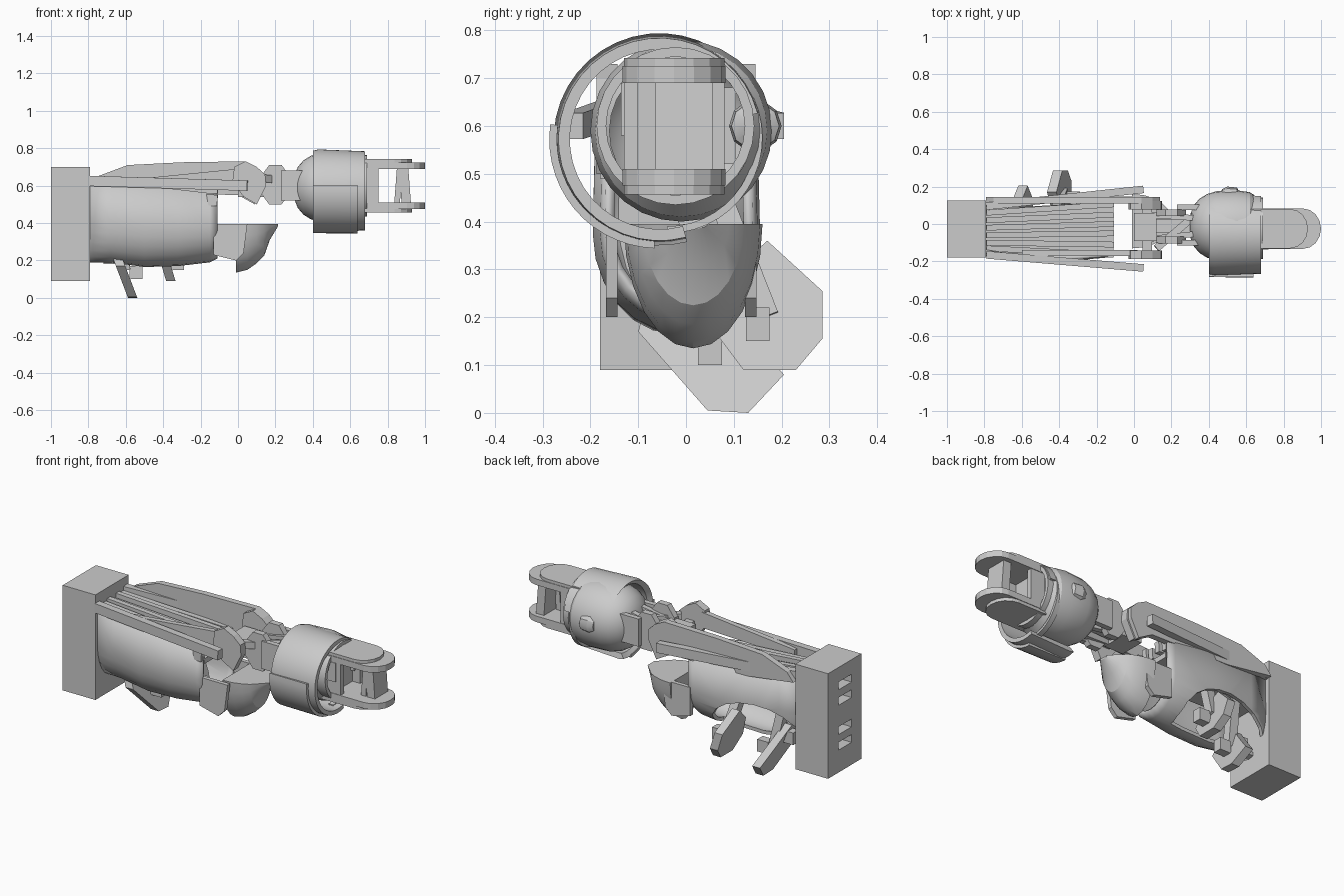
import bpy, bmesh
from math import sin, cos, pi, radians
from mathutils import Vector

if "Cube" in bpy.data.objects:
    bpy.data.objects.remove(bpy.data.objects["Cube"])


def make(name, verts, faces, smooth=False):
    me = bpy.data.meshes.new(name)
    me.from_pydata(verts, [], faces)
    bm = bmesh.new()
    bm.from_mesh(me)
    bmesh.ops.recalc_face_normals(bm, faces=bm.faces)
    bm.to_mesh(me)
    bm.free()
    ob = bpy.data.objects.new(name, me)
    bpy.context.collection.objects.link(ob)
    if smooth:
        for o in bpy.context.selected_objects:
            o.select_set(False)
        ob.select_set(True)
        bpy.context.view_layer.objects.active = ob
        bpy.ops.object.shade_smooth_by_angle(angle=radians(25))
    return ob


def loft(name, rings, closed=True, caps=True, smooth=False):
    n = len(rings[0])
    faces = []
    for r in range(len(rings) - 1):
        for i in range(n if closed else n - 1):
            j = (i + 1) % n
            faces.append((r*n + i, r*n + j, r*n + n + j, r*n + n + i))
    if caps:
        faces += [tuple(range(n)), tuple(range((len(rings)-1)*n, len(rings)*n))]
    return make(name, [v for r in rings for v in r], faces, smooth)


def box(name, x0, x1, y0, y1, z0, z1):
    return loft(name, [[(x, y0, z0), (x, y1, z0), (x, y1, z1), (x, y0, z1)] for x in (x0, x1)])


# rod running between two points, w wide and h deep at each end
def beam(name, p, q, w, h):
    p, q = Vector(p), Vector(q)
    d = (q - p).normalized()
    side = d.cross(Vector((0, 0, 1)) if abs(d.z) < .9 else Vector((1, 0, 0))).normalized()
    up = side.cross(d)
    return loft(name, [[c + side*a*w/2 + up*b*h/2 for a, b in ((-1, -1), (1, -1), (1, 1), (-1, 1))]
                       for c in (p, q)])


# flat plate: outline in xz or xy, extruded along the other axis
def plate(name, pts, axis, a, b):
    f = (lambda u, v, t: (u, t, v)) if axis == 'y' else (lambda u, v, t: (u, v, t))
    return loft(name, [[f(u, v, t) for u, v in pts] for t in (a, b)])


# profile of (x, radius) swept round an axis parallel to x, optionally only an arc
def sweep(name, prof, y, z, n=28, a0=0, a1=360, thick=0, closed_profile=False):
    full = a1 - a0 >= 360
    rings = []
    for i in range(n if full else n + 1):
        a = radians(a0 + (a1 - a0)*i/n)
        rings.append([(x, y + r*cos(a), z + r*sin(a)) for x, r in prof])
    if full:
        rings.append(rings[0])
    ob = loft(name, rings, closed_profile, closed_profile and not full, True)
    if full:
        bm = bmesh.new()
        bm.from_mesh(ob.data)
        bmesh.ops.remove_doubles(bm, verts=bm.verts, dist=1e-5)
        bmesh.ops.recalc_face_normals(bm, faces=bm.faces)
        bm.to_mesh(ob.data)
        bm.free()
    return ob


def cut(ob, cutters):
    for c in cutters:
        m = ob.modifiers.new("cut", 'BOOLEAN')
        m.operation, m.solver, m.object = 'DIFFERENCE', 'EXACT', c
        c.hide_render = True
        c.hide_viewport = True


# mounting block with slots in its back
block = box("mounting_block", -1, -.79, -.18, .125, .09, .70)
cut(block, [box("slot_cutter", -1.05, -.93, -.09, .03, z, z + .045) for z in (.22, .31, .48, .57)])

# lower hull: U-shaped sections along x, arched opening on the rear side
hull_rings = []
for x, yc, w, zt, zb in ((-.8, -.03, .13, .62, .19), (-.68, -.03, .15, .62, .19), (-.5, -.025, .17, .60, .165),
                         (-.32, -.02, .175, .58, .17), (-.15, -.015, .165, .56, .19), (-.11, -.015, .155, .56, .21)):
    zm = zb + (zt - zb)*.5
    ring = [(x, yc - w*.97, zt)]
    ring += [(x, yc - w*cos(pi*i/12), zm - (zm - zb)*sin(pi*i/12)) for i in range(13)]
    hull_rings.append(ring + [(x, yc + w*.97, zt)])
hull = loft("lower_hull", hull_rings, closed=False, caps=False, smooth=True)
m = hull.modifiers.new("thickness", 'SOLIDIFY')
m.thickness = .02
arch = [[(-.53 + .29*cos(2*pi*i/20), y, .2 + .2*sin(2*pi*i/20)) for i in range(20)] for y in (.0, .4)]
cut(hull, [loft("arch_cutter", arch)])
plate("hull_floor", [(-.79, -.14), (-.11, -.15), (-.11, .12), (-.79, .08)], 'z', .47, .50)

# prow bulb below the neck, with side walls back to the hull
bulb = []
for x, w, zb in ((-.01, .145, .135), (.05, .14, .15), (.10, .125, .185), (.14, .105, .225), (.17, .075, .31), (.215, .03, .385)):
    bulb.append([(x, .015 - w*cos(pi*i/12), .395 - (.395 - zb)*sin(pi*i/12)) for i in range(13)])
loft("prow_bulb", bulb, smooth=True)
for y in (-.155, .135):
    plate("prow_side_wall", [(-.13, .23), (-.01, .2), (.03, .24), (.05, .395), (-.13, .395)], 'y', y - .012, y + .012)

# long rods fanning out over the hull
beam("outer_rod_front", (-.79, -.165, .625), (.05, -.235, .60), .04, .055)
beam("outer_rod_rear", (-.79, .095, .625), (.05, .185, .60), .04, .055)
for ya, yb, z in ((.06, .105, .59), (.02, .05, .60), (-.02, .0, .58), (-.06, -.05, .60), (-.10, -.11, .59), (-.13, -.165, .56)):
    beam("inner_rod", (-.79, ya, z + .01), (-.11, yb, z - .04), .03, .06)

# side plates of the upper body
plate("rear_side_plate", [(-.79, .60), (-.75, .65), (-.59, .71), (-.3, .725), (.04, .73), (.10, .70), (.14, .66),
                          (.14, .60), (.09, .50), (0, .55), (-.5, .56)], 'y', .11, .145)
for y in (-.165, .10):
    plate("shoulder_plate", [(-.03, .62), (-.02, .70), (.04, .73), (.10, .70), (.145, .66), (.15, .60), (.10, .50), (.03, .54)],
          'y', y - .022, y + .022)
plate("front_slanted_cover", [(-.6, .63), (-.3, .66), (.0, .69), (.02, .60), (-.6, .58)], 'y', -.17, -.14)

# neck joint
box("neck_base", .0, .12, -.09, .06, .54, .64)
beam("neck_cross_shaft", (.07, -.18, .60), (.07, .14, .60), .05, .05)
octagon = [(.2 + .085*cos(pi*i/4 + pi/8), .605 + .115*sin(pi*i/4 + pi/8)) for i in range(8)]
for y in (-.085, .06):
    plate("neck_cheek", octagon, 'y', y - .018, y + .018)
for y in (-.05, .03):
    beam("neck_link_upper", (.08, y * 1.6, .60), (.36, y, .66), .03, .05)
    beam("neck_link_lower", (.08, y * 1.6, .57), (.36, y, .54), .03, .05)
beam("neck_diagonal", (.12, -.13, .64), (.33, .05, .62), .04, .04)
beam("neck_core", (.1, -.01, .59), (.36, -.01, .60), .07, .07)
for y in (-.1, .09):
    box("neck_lug", .23, .36, y - .015, y + .015, .52, .68)

# head dome behind the cuff
sweep("head_dome", [(.295, .0), (.30, .06), (.32, .11), (.35, .145), (.39, .17), (.44, .185), (.55, .19), (.62, .18),
                    (.66, .15)], -.01, .59, 28)
sweep("side_knob", [(.46, .001), (.47, .04), (.50, .055), (.55, .05), (.58, .001)], .145, .6, 10)

# cuff: thick curved shell open at the lower rear
sweep("cuff_shell", [(.40, .215), (.43, .222), (.68, .212), (.68, .188), (.42, .19)], -.055, .572, 30, 15, 285, closed_profile=True)
sweep("cuff_lower_panel", [(.40, .226), (.64, .228), (.64, .212), (.40, .21)], -.058, .572, 14, 172, 268, closed_profile=True)
sweep("cuff_hoop", [(.61, .20), (.64, .20), (.64, .185), (.61, .185)], -.04, .575, 14, 270, 385, closed_profile=True)

# inner socket tube and sloping rim
sweep("socket_tube", [(.50, .165), (.69, .165), (.69, .145), (.50, .145)], -.022, .60, 28, closed_profile=True)
for y in (-.118, .052):
    box("socket_post", .60, .72, y - .018, y + .018, .58, .69)

# gripper: pairs of rounded jaw plates joined by an upright
def jaw(x0, x1, hw):
    r = hw*.9
    return [(x0, -.025 - hw)] + [(x1 - r + r*cos(a), -.025 + hw*sin(a)) for a in
                                 [-pi/2 + pi*i/8 for i in range(9)]] + [(x0, -.025 + hw)]


for z0, z1, x1, hw in ((.725, .742, .93, .105), (.69, .725, 1.0, .108), (.475, .51, 1.0, .108), (.457, .475, .93, .105)):
    plate("jaw_plate", jaw(.62, x1, hw), 'z', z0, z1)
beam("jaw_upright", (.90, -.005, .50), (.885, -.005, .70), .12, .05)
beam("jaw_upright_edge", (.85, -.055, .50), (.865, -.055, .70), .02, .03)
for y in (-.115, .065):
    box("jaw_side_bracket", .66, .75, y - .015, y + .015, .50, .70)
box("jaw_back", .66, .70, -.11, .06, .50, .70)

# hanging fins: slanted plates whose outline lies across the body
def fin(name, pts, x_top, slope, t):
    loft(name, [[(x_top + dx + (.36 - z)*slope, y, z) for y, z in pts] for dx in (-t/2, t/2)])


fin("hanging_fin_rear", [(-.10, .17), (-.08, .25), (.02, .28), (.12, .17), (.205, .08), (.13, 0), (.045, .005)], -.70, .38, .05)
fin("hanging_fin_front", [(.06, .17), (.08, .28), (.17, .36), (.285, .255), (.285, .155), (.23, .09), (.12, .09)], -.44, .3, .05)
for x, y, z in ((-.54, .05, .12), (-.32, .15, .17), (-.68, .02, .20)):
    box("fin_stub", x - .04, x + .03, y - .025, y + .025, z - .02, z + .05)
beam("fin_strut_rear", (-.66, .0, .48), (-.60, .04, .15), .05, .05)
beam("fin_strut_front", (-.42, .06, .48), (-.38, .17, .2), .05, .05)
